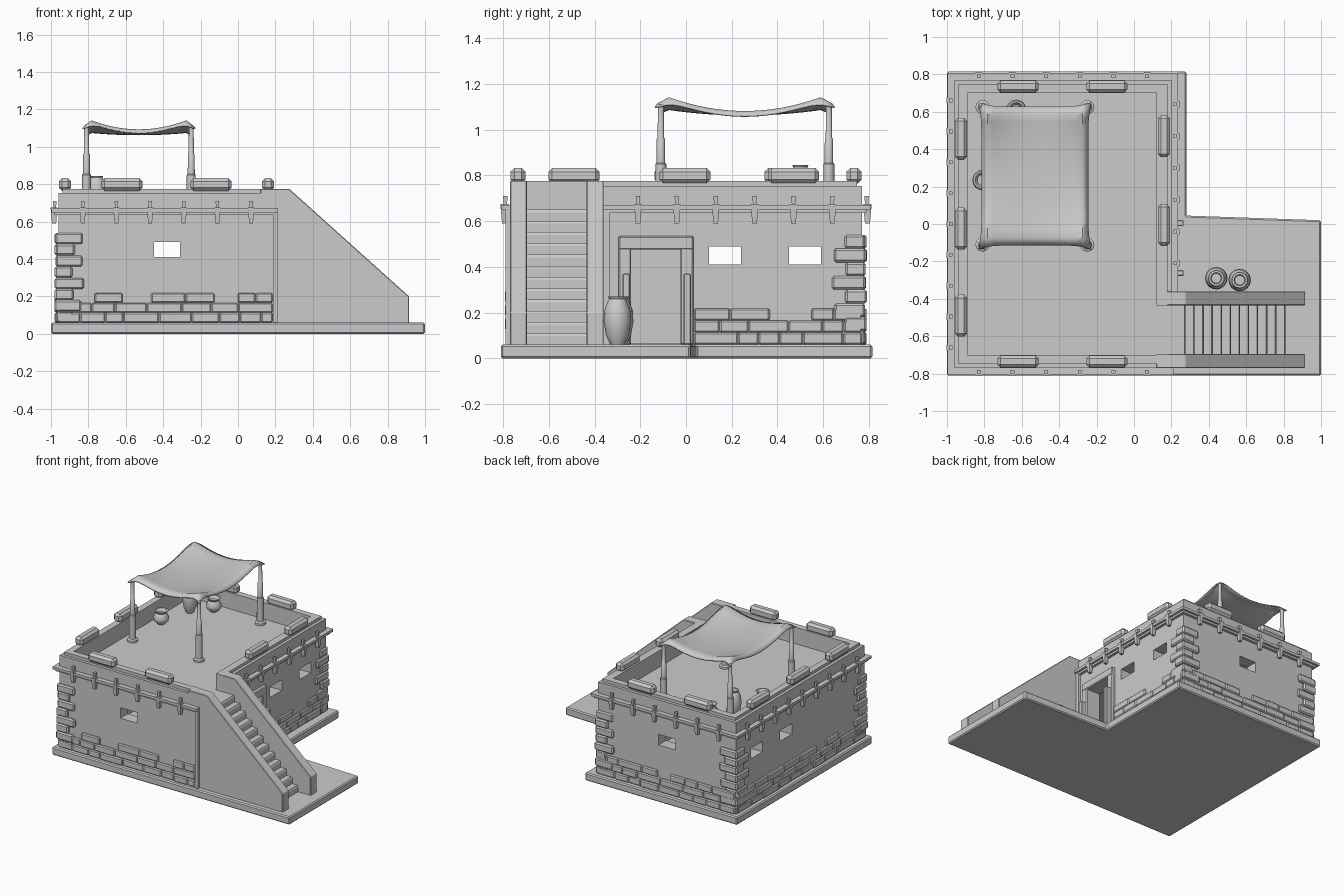
import bpy, bmesh, math, random
from mathutils import Vector

random.seed(4)
cube = bpy.data.objects.get("Cube")
if cube:
    bpy.data.objects.remove(cube)

grey = bpy.data.materials.new("plain_grey")
grey.use_nodes = True
grey.diffuse_color = (0.6, 0.6, 0.6, 1)
grey.node_tree.nodes["Principled BSDF"].inputs["Base Color"].default_value = (0.6, 0.6, 0.6, 1)


def finish(name, bm, smooth=False):
    bmesh.ops.recalc_face_normals(bm, faces=bm.faces)
    mesh = bpy.data.meshes.new(name)
    bm.to_mesh(mesh)
    bm.free()
    mesh.materials.append(grey)
    ob = bpy.data.objects.new(name, mesh)
    bpy.context.collection.objects.link(ob)
    if smooth:
        bpy.ops.object.select_all(action='DESELECT')
        ob.select_set(True)
        bpy.context.view_layer.objects.active = ob
        bpy.ops.object.shade_smooth_by_angle(angle=math.radians(40))
    return ob


def add_box(bm, lo, hi, bevel=0.0, taper=1.0):
    """Box between two corners; taper shrinks the bottom face."""
    lo, hi = Vector(lo), Vector(hi)
    mid, size = (lo + hi) / 2, hi - lo
    verts = bmesh.ops.create_cube(bm, size=1)["verts"]
    for v in verts:
        k = taper if v.co.z < 0 else 1
        v.co = mid + Vector((v.co.x * size.x * k, v.co.y * size.y * k, v.co.z * size.z))
    if bevel:
        edges = list({e for v in verts for e in v.link_edges})
        bmesh.ops.bevel(bm, geom=edges, offset=bevel, segments=1, affect='EDGES')


def boxes(name, items, bevel=0.0, taper=1.0):
    bm = bmesh.new()
    for lo, hi in items:
        add_box(bm, lo, hi, bevel, taper)
    return finish(name, bm)


def prism(name, pts, place, a, b, bevel=0.0):
    """Extrude a flat outline from a to b; place maps (u, v, depth) to a point."""
    bm = bmesh.new()
    face = bm.faces.new([bm.verts.new(place(u, v, a)) for u, v in pts])
    new = bmesh.ops.extrude_face_region(bm, geom=[face])["geom"]
    shift = Vector(place(0, 0, b)) - Vector(place(0, 0, a))
    for v in new:
        if isinstance(v, bmesh.types.BMVert):
            v.co += shift
    if bevel:
        bmesh.ops.bevel(bm, geom=list(bm.edges), offset=bevel, segments=1, affect='EDGES')
    return finish(name, bm)


def lathe(name, profile, x, y, z, sides=16):
    bm = bmesh.new()
    rings = [[bm.verts.new((x + r * math.cos(2 * math.pi * i / sides),
                            y + r * math.sin(2 * math.pi * i / sides), z + h))
              for i in range(sides)] for r, h in profile]
    for a, b in zip(rings, rings[1:]):
        for i in range(sides):
            j = (i + 1) % sides
            bm.faces.new((a[i], a[j], b[j], b[i]))
    bm.faces.new(rings[0])
    bm.faces.new(rings[-1])
    return finish(name, bm, True)


def on_wall(wall, a, b, z0, z1, out, inn=0.03):
    """Corners of a box lying on a wall, running a to b along it."""
    axis, plane, sign = wall
    d0, d1 = sorted((plane + sign * out, plane - sign * inn))
    if axis == 0:
        return (a, d0, z0), (b, d1, z1)
    return (d0, a, z0), (d1, b, z1)


X0, X1, Y, GROUND, ROOF, TOP = -0.96, 0.2, 0.77, 0.06, 0.65, 0.775
front, back = (0, -Y, -1), (0, Y, 1)
left, right = (1, X0, -1), (1, X1, 1)

# Ground slab
prism("ground_slab", [(-1, -0.81), (1, -0.81), (1, 0.02), (0.28, 0.045), (0.28, 0.815), (-1, 0.815)],
      lambda u, v, d: (u, v, d), 0, GROUND, 0.008)

# Hollow house body with roof recess, windows and doorway
bm = bmesh.new()
add_box(bm, (X0, -Y, 0.05), (X1, Y, TOP))
rim = [e for e in bm.edges if all(v.co.z > 0.7 for v in e.verts)]
bmesh.ops.bevel(bm, geom=rim, offset=0.022, segments=2, affect='EDGES')
house = finish("house_walls", bm)
holes = [((X0 + 0.07, -Y + 0.07, ROOF), (X1 - 0.08, Y - 0.07, 1)),
         ((X0 + 0.09, -Y + 0.09, GROUND), (X1 - 0.09, Y - 0.09, ROOF - 0.06)),
         ((0, -0.695, ROOF), (0.4, -0.435, 1)),
         ((-0.45, -1, 0.41), (-0.31, 1, 0.49)),
         ((-1.2, 0.10, 0.41), (0.5, 0.24, 0.49)),
         ((-1.2, 0.45, 0.41), (0.5, 0.59, 0.49)),
         ((0, -0.24, GROUND + 0.005), (0.5, -0.025, 0.475))]
cutters = [boxes("cutter", [h]) for h in holes]
for c in cutters:
    m = house.modifiers.new("cut", 'BOOLEAN')
    m.object, m.solver = c, 'EXACT'
    c.hide_render = True
cut = bpy.data.meshes.new_from_object(house.evaluated_get(bpy.context.evaluated_depsgraph_get()))
house.modifiers.clear()
house.data = cut
for c in cutters:
    bpy.data.objects.remove(c)

# Stone courses along the wall feet
stones = []
for wall, start, end in ((front, X0, 0.185), (back, X0, X1), (left, -Y, Y), (right, 0.035, Y)):
    for row in range(3):
        a, z = start, GROUND + row * 0.053
        while a < end - 0.01:
            b = min(a + random.uniform(0.09, 0.2), end)
            if end - b < 0.05:
                b = end
            if row < 2 or random.random() < 0.72:
                stones.append(on_wall(wall, a, b, z, z + 0.053, random.uniform(0.012, 0.02)))
            a = b
boxes("foot_stones", stones, 0.007)

# Corner stones, alternating long and short
quoins = []
for cx, cy in ((X0, -Y), (X0, Y), (X1, Y)):
    sx, sy = math.copysign(1, cx + 0.4), math.copysign(1, cy)
    for i in range(8):
        z = GROUND + i * 0.06
        wx, wy = (0.13, 0.08) if i % 2 else (0.08, 0.13)
        wx, wy = wx + random.uniform(-0.01, 0.01), wy + random.uniform(-0.01, 0.01)
        out = random.uniform(0.012, 0.022)
        xs, ys = sorted((cx + sx * out, cx - sx * wx)), sorted((cy + sy * out, cy - sy * wy))
        quoins.append(((xs[0], ys[0], z), (xs[1], ys[1], z + 0.06)))
boxes("corner_stones", quoins, 0.009)

# Ledge around the house and its end trims
ledge = []
for z0, z1, out in ((0.65, 0.67, 0.036), (0.635, 0.65, 0.02)):
    ledge += [on_wall(front, X0 - out, 0.215, z0, z1, out), on_wall(back, X0 - out, X1 + out, z0, z1, out),
              on_wall(left, -Y - out, Y + out, z0, z1, out), on_wall(right, -0.36, Y + out, z0, z1, out)]
boxes("ledge", ledge)
boxes("ledge_end_trims", [on_wall(front, 0.19, 0.215, GROUND, 0.65, 0.02),
                          on_wall(right, -0.36, -0.335, GROUND, 0.65, 0.02)])

# Pegs through the ledge
pegs = []
for wall, first, step, count in ((front, -0.83, 0.18, 6), (back, -0.83, 0.18, 6),
                                 (left, -0.66, 0.165, 9), (right, -0.21, 0.17, 6)):
    for i in range(count):
        p = first + i * step
        pegs.append(on_wall(wall, p - 0.017, p + 0.017, 0.59, 0.675, 0.042, -0.005))
        pegs.append(on_wall(wall, p - 0.01, p + 0.01, 0.66, 0.71, 0.03, -0.01))
boxes("ledge_pegs", pegs, taper=0.6)

# Rounded blocks on the parapet
caps = []
for x in (-0.62, -0.145):
    for y in (-0.735, 0.735):
        caps.append(((x - 0.11, y - 0.033, 0.765), (x + 0.11, y + 0.033, 0.833)))
for x, ys in ((-0.925, (0.455, -0.025, -0.49)), (0.16, (0.47, -0.005))):
    for y in ys:
        caps.append(((x - 0.033, y - 0.112, 0.765), (x + 0.033, y + 0.112, 0.833)))
boxes("parapet_blocks", caps, 0.017)

# Outside staircase with sloping side walls
along_y = lambda u, v, d: (u, d, v)
for name, y in (("stair_wall_front", -0.77), ("stair_wall_rear", -0.435)):
    prism(name, [(0.12, 0.6), (0.19, 0.05), (0.915, 0.05), (0.915, 0.2), (0.275, TOP), (0.12, TOP)],
          along_y, y, y + 0.075, 0.004)
steps, n = [(0.15, 0.05), (0.15, ROOF)], 12
for i in range(n):
    x, z = 0.27 + i * 0.0485, ROOF - i * (ROOF - GROUND) / n
    steps += [(x, z), (x + 0.006, z - 0.012)]
    steps.append((x + 0.006, z - (ROOF - GROUND) / n))
steps[-1] = (steps[-1][0], 0.05)
prism("stair_steps", steps, along_y, -0.7, -0.43)

# Door frame and side posts
boxes("door_frame", [on_wall(right, -0.295, -0.24, GROUND, 0.535, 0.025),
                     on_wall(right, -0.025, 0.033, GROUND, 0.535, 0.025),
                     on_wall(right, -0.295, 0.033, 0.475, 0.535, 0.027)], 0.006)
boxes("door_posts", [((0.2, y - 0.016, GROUND), (0.265, y + 0.016, 0.37)) for y in (-0.262, 0.005)], 0.004)

# Canopy posts
post = [(0.038, 0), (0.038, 0.015), (0.025, 0.022), (0.024, 0.2), (0.019, 0.205),
        (0.018, 0.31), (0.014, 0.315), (0.013, 0.46)]
for i, (x, y) in enumerate([(x, y) for x in (-0.81, -0.25) for y in (-0.11, 0.625)]):
    lathe("canopy_post_%d" % (i + 1), post, x, y, ROOF, 12)

# Sagging cloth canopy with drooping edges
bm = bmesh.new()
bmesh.ops.create_grid(bm, x_segments=18, y_segments=18, size=1)
for v in bm.verts:
    u, w = v.co.x, v.co.y
    edge = max(abs(u), abs(w)) > 0.99
    corner = (u * w) ** 2
    z = 1.07 + 0.03 * w * w + 0.015 * u * u + 0.058 * corner
    if edge:
        z -= 0.022 + 0.05 * corner ** 4
    grow = 1.02 + (0.06 * corner ** 4 if edge else 0)
    v.co = (-0.53 + u * 0.28 * grow, 0.257 + w * 0.365 * grow, z)
canopy = finish("canopy", bm, True)
solid = canopy.modifiers.new("thickness", 'SOLIDIFY')
solid.thickness = 0.008

# Jars and pots
jar = [(0.03, 0), (0.05, 0.04), (0.06, 0.1), (0.057, 0.15), (0.042, 0.19), (0.036, 0.2),
       (0.042, 0.21), (0.03, 0.21), (0.026, 0.18)]
pot = [(0.025, 0), (0.05, 0.025), (0.055, 0.05), (0.04, 0.078), (0.036, 0.085), (0.05, 0.1),
       (0.04, 0.1), (0.028, 0.08)]
for name, x, y in (("door_jar_1", 0.44, -0.29), ("door_jar_2", 0.565, -0.3)):
    lathe(name, jar, x, y, GROUND)
lathe("roof_jar", [(r * 0.85, h * 0.93) for r, h in jar], -0.755, 0.5, ROOF)
lathe("roof_pot_1", pot, -0.81, 0.235, ROOF)
lathe("roof_pot_2", pot, -0.63, 0.61, ROOF)
